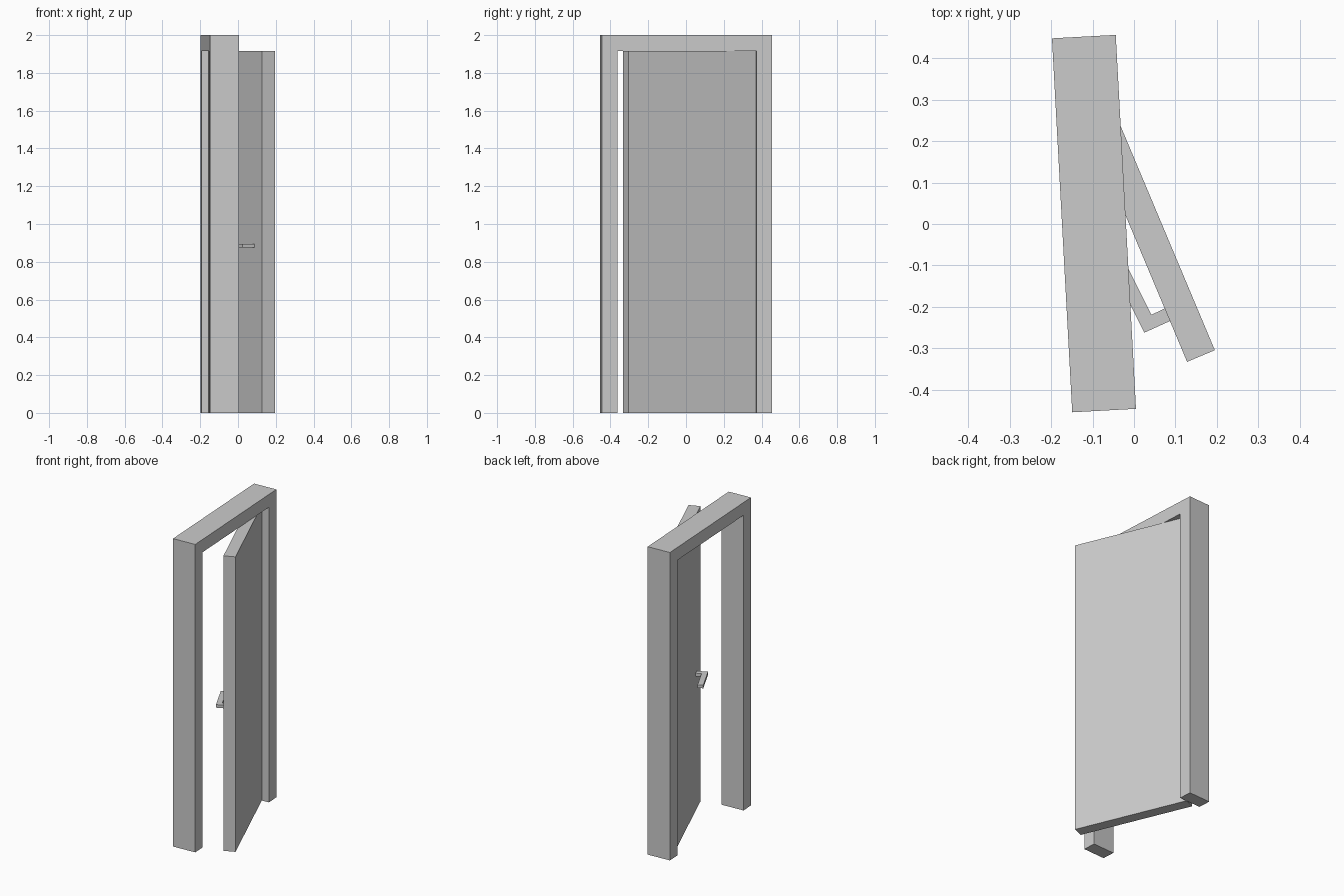
import bpy, bmesh
from math import radians
from mathutils import Vector

if "Cube" in bpy.data.objects:
    bpy.data.objects.remove(bpy.data.objects["Cube"])


def prism(name, outline, extrude, location=(0, 0, 0), turn=0.0):
    """Extrude a closed outline of 3D points along a vector."""
    bm = bmesh.new()
    face = bm.faces.new([bm.verts.new(p) for p in outline])
    result = bmesh.ops.extrude_face_region(bm, geom=[face], use_keep_orig=True)
    moved = [v for v in result["geom"] if isinstance(v, bmesh.types.BMVert)]
    bmesh.ops.translate(bm, verts=moved, vec=Vector(extrude))
    bmesh.ops.recalc_face_normals(bm, faces=bm.faces)
    mesh = bpy.data.meshes.new(name)
    bm.to_mesh(mesh)
    bm.free()
    obj = bpy.data.objects.new(name, mesh)
    obj.location = location
    obj.rotation_euler.z = radians(turn)
    bpy.context.collection.objects.link(obj)
    return obj


HEIGHT, HALF_W, DEPTH, BAR = 2.0, 0.4515, 0.154, 0.083
INNER_W, INNER_H = HALF_W - BAR, HEIGHT - BAR

# Door frame: one U-shaped profile, two jambs and a head
arch = [(-HALF_W, 0), (-HALF_W, HEIGHT), (HALF_W, HEIGHT), (HALF_W, 0),
        (INNER_W, 0), (INNER_W, INNER_H), (-INNER_W, INNER_H), (-INNER_W, 0)]
prism("door_frame", [(-DEPTH / 2, y, z) for y, z in arch], (DEPTH, 0, 0),
      location=(-0.0965, 0.001, 0), turn=3.1)

# Door leaf, swung partly open
hx, hy = 0.0363, 0.3665
prism("door_leaf", [(-hx, -hy, 0), (hx, -hy, 0), (hx, hy, 0), (-hx, hy, 0)],
      (0, 0, INNER_H - 0.001), location=(0.0195, 0.0195, 0), turn=22.8)

# L-shaped lever handle, its post set into the inner face of the leaf
lever = [(0.025, -0.262), (0.100, -0.228), (0.088, -0.197), (0.042, -0.219),
         (-0.029, -0.077), (-0.060, -0.091)]
prism("door_handle", [(x, y, 0.875) for x, y in lever], (0, 0, 0.02))
